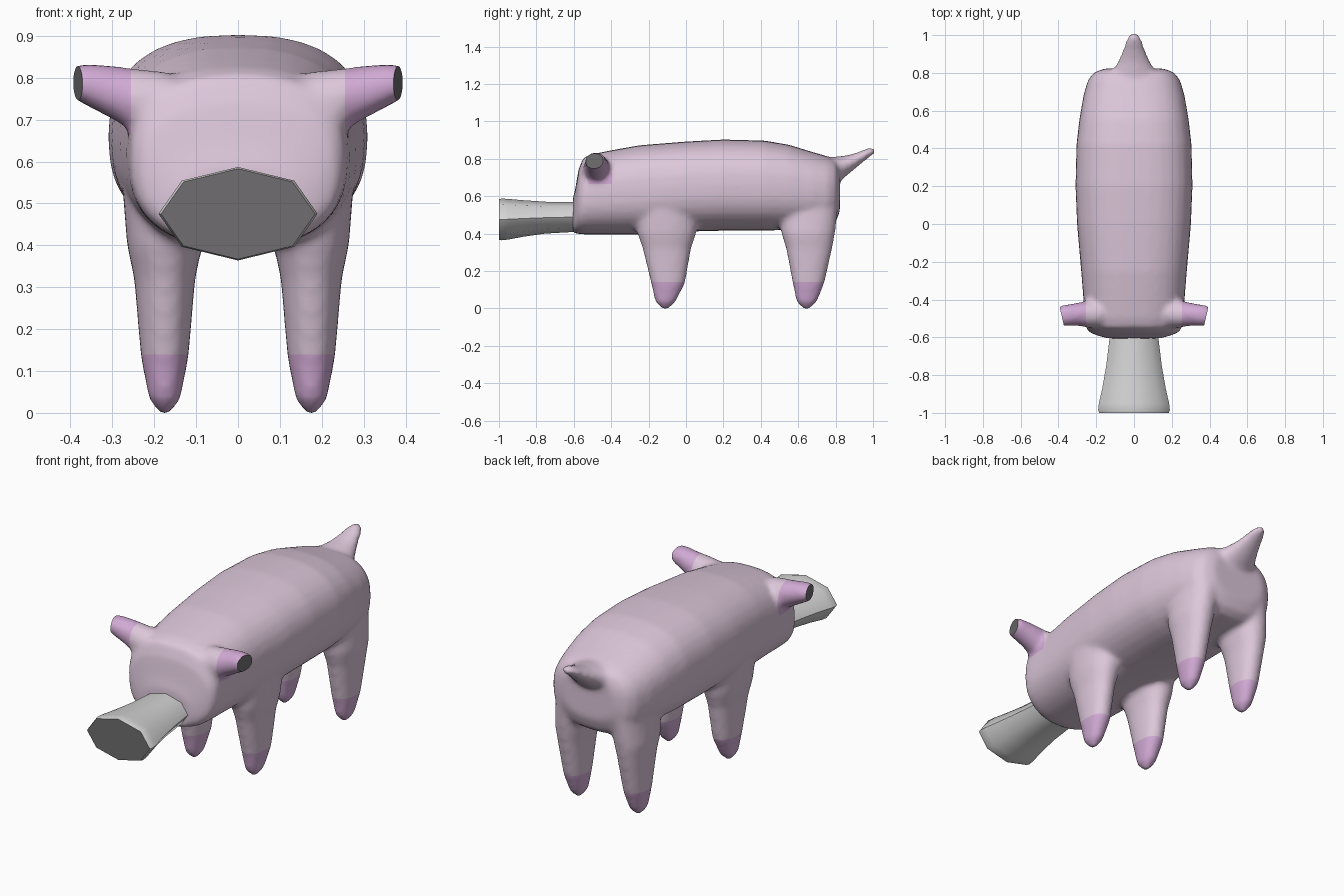
import bpy, bmesh, math
from mathutils import Vector

if "Cube" in bpy.data.objects:
    bpy.data.objects.remove(bpy.data.objects["Cube"])


def material(name, rgb):
    m = bpy.data.materials.new(name)
    m.diffuse_color = (*rgb, 1)
    m.use_nodes = True
    m.node_tree.nodes["Principled BSDF"].inputs["Base Color"].default_value = m.diffuse_color
    return m


PINK = material("pale pink skin", (0.72, 0.57, 0.70))
MAUVE = material("mauve", (0.64, 0.40, 0.66))
GREY = material("light grey", (0.68, 0.68, 0.68))
DARK = material("dark grey", (0.16, 0.155, 0.16))


def loft(bm, axis, rings, n=24, power=2.0):
    """Rings are (position, lo, hi, lo, hi): extents along the two other axes."""
    others = [a for a in range(3) if a != axis]
    loops = []
    for pos, alo, ahi, blo, bhi in rings:
        loop = []
        for i in range(n):
            t = 2 * math.pi * i / n
            co = [0, 0, 0]
            co[axis] = pos
            for a, lo, hi, v in ((others[0], alo, ahi, math.cos(t)),
                                 (others[1], blo, bhi, math.sin(t))):
                co[a] = (lo + hi) / 2 + (hi - lo) / 2 * math.copysign(abs(v) ** (2 / power), v)
            loop.append(bm.verts.new(co))
        loops.append(loop)
    for p, q in zip(loops, loops[1:]):
        for i in range(n):
            j = (i + 1) % n
            bm.faces.new((p[i], p[j], q[j], q[i]))
    bm.faces.new(loops[0])
    bm.faces.new(loops[-1])


def mesh_object(name, bm, mats):
    bmesh.ops.recalc_face_normals(bm, faces=bm.faces)
    me = bpy.data.meshes.new(name)
    bm.to_mesh(me)
    bm.free()
    for m in mats:
        me.materials.append(m)
    ob = bpy.data.objects.new(name, me)
    bpy.context.collection.objects.link(ob)
    return ob


def shade(ob, angle):
    bpy.ops.object.select_all(action='DESELECT')
    ob.select_set(True)
    bpy.context.view_layer.objects.active = ob
    bpy.ops.object.shade_smooth_by_angle(angle=math.radians(angle))


bm = bmesh.new()
# trunk and head: y, half width, bottom, top
trunk = [(-0.605, .14, .405, .585), (-0.592, .19, .40, .64), (-0.575, .235, .398, .74),
         (-0.55, .255, .395, .805), (-0.50, .262, .395, .825), (-0.40, .268, .395, .845),
         (-0.25, .28, .395, .872), (0.0, .302, .41, .892), (0.2, .31, .415, .903),
         (0.42, .305, .415, .897), (0.55, .29, .42, .875), (0.68, .268, .425, .835),
         (0.76, .245, .43, .812), (0.80, .215, .46, .795), (0.823, .16, .52, .75)]
loft(bm, 1, [(y, -w, w, lo, hi) for y, w, lo, hi in trunk], 32, 2.5)

# tail
tail = [(0.74, .14, .62, .805), (0.81, .115, .67, .812), (0.86, .085, .71, .818),
        (0.92, .06, .76, .835), (0.975, .042, .805, .858), (1.008, .02, .825, .857)]
loft(bm, 1, [(y, -w, w, lo, hi) for y, w, lo, hi in tail])

# legs: z, inner x, outer x, front y, back y
front_leg = [(-0.012, .165, .185, -.125, -.095), (0.03, .137, .213, -.165, -.055),
             (0.13, .118, .232, -.187, -.005), (0.32, .102, .248, -.232, .028),
             (0.40, .085, .265, -.26, .055), (0.52, .06, .275, -.28, .075)]
back_leg = [(-0.012, .165, .185, .63, .66), (0.03, .137, .213, .59, .70),
            (0.13, .118, .232, .57, .74), (0.32, .102, .248, .535, .782),
            (0.40, .085, .26, .51, .797), (0.55, .06, .25, .49, .815)]
# ears: x, front y, back y, bottom z, top z
ear = [(0.17, -.555, -.40, .62, .815), (0.24, -.55, -.405, .665, .822),
       (0.29, -.54, -.415, .695, .828), (0.35, -.54, -.425, .727, .834),
       (0.385, -.54, -.43, .745, .832), (0.405, -.53, -.44, .76, .822)]
for s in (-1, 1):
    for leg in (front_leg, back_leg):
        loft(bm, 2, [(z, *sorted((s * a, s * b)), c, d) for z, a, b, c, d in leg], power=2.2)
    loft(bm, 0, [(s * r[0], *r[1:]) for r in ear])

# merge all parts into one soft skin
body = mesh_object("body", bm, [PINK, MAUVE, DARK])
remesh = body.modifiers.new("merge", 'REMESH')
remesh.mode = 'VOXEL'
remesh.voxel_size = 0.014
soften = body.modifiers.new("soften", 'SMOOTH')
soften.factor = 0.5
soften.iterations = 8
bpy.context.view_layer.update()
skin = body.evaluated_get(bpy.context.evaluated_depsgraph_get())
bm = bmesh.new()
bm.from_mesh(skin.to_mesh())
skin.to_mesh_clear()
body.modifiers.clear()

low = min(v.co.z for v in bm.verts)
for v in bm.verts:
    if v.co.z < 0.3:
        v.co.z -= low * (0.3 - v.co.z) / (0.3 - low)


def cut(point, normal, clear=False):
    return bmesh.ops.bisect_plane(bm, geom=bm.verts[:] + bm.edges[:] + bm.faces[:], dist=1e-5,
                                  plane_co=point, plane_no=normal, clear_outer=clear)


# clean colour borders on hooves and ears, cut-off ear ends
cut((0, 0, 0.14), (0, 0, 1))
for s in (-1, 1):
    cut((s * 0.255, 0, 0), (s, 0, 0))
    cut((s * 0.382, -0.49, 0), (s * 0.95, -0.22, 0), True)
for f in bm.faces:
    c = f.calc_center_median()
    is_ear = abs(c.x) > 0.255 and c.y < -0.40 and c.z > 0.66
    f.material_index = 1 if c.z < 0.14 or is_ear else 0
ends = bmesh.ops.holes_fill(bm, edges=[e for e in bm.edges if e.is_boundary], sides=0)
for f in ends["faces"]:
    f.material_index = 2
bmesh.ops.recalc_face_normals(bm, faces=bm.faces)
bm.to_mesh(body.data)
bm.free()
shade(body, 50)

# eight-sided snout with a dark end
bm = bmesh.new()
snout = [(-0.52, .125, .41, .565), (-0.61, .13, .408, .568), (-0.75, .147, .40, .57),
         (-0.87, .168, .383, .578), (-0.95, .186, .368, .585), (-0.985, .19, .364, .587),
         (-1.0, .184, .367, .583)]
loft(bm, 1, [(y, -w, w, lo, hi) for y, w, lo, hi in snout], 8)
for f in bm.faces:
    f.material_index = 1 if f.calc_center_median().y < -0.995 else 0
shade(mesh_object("snout", bm, [GREY, DARK]), 60)
